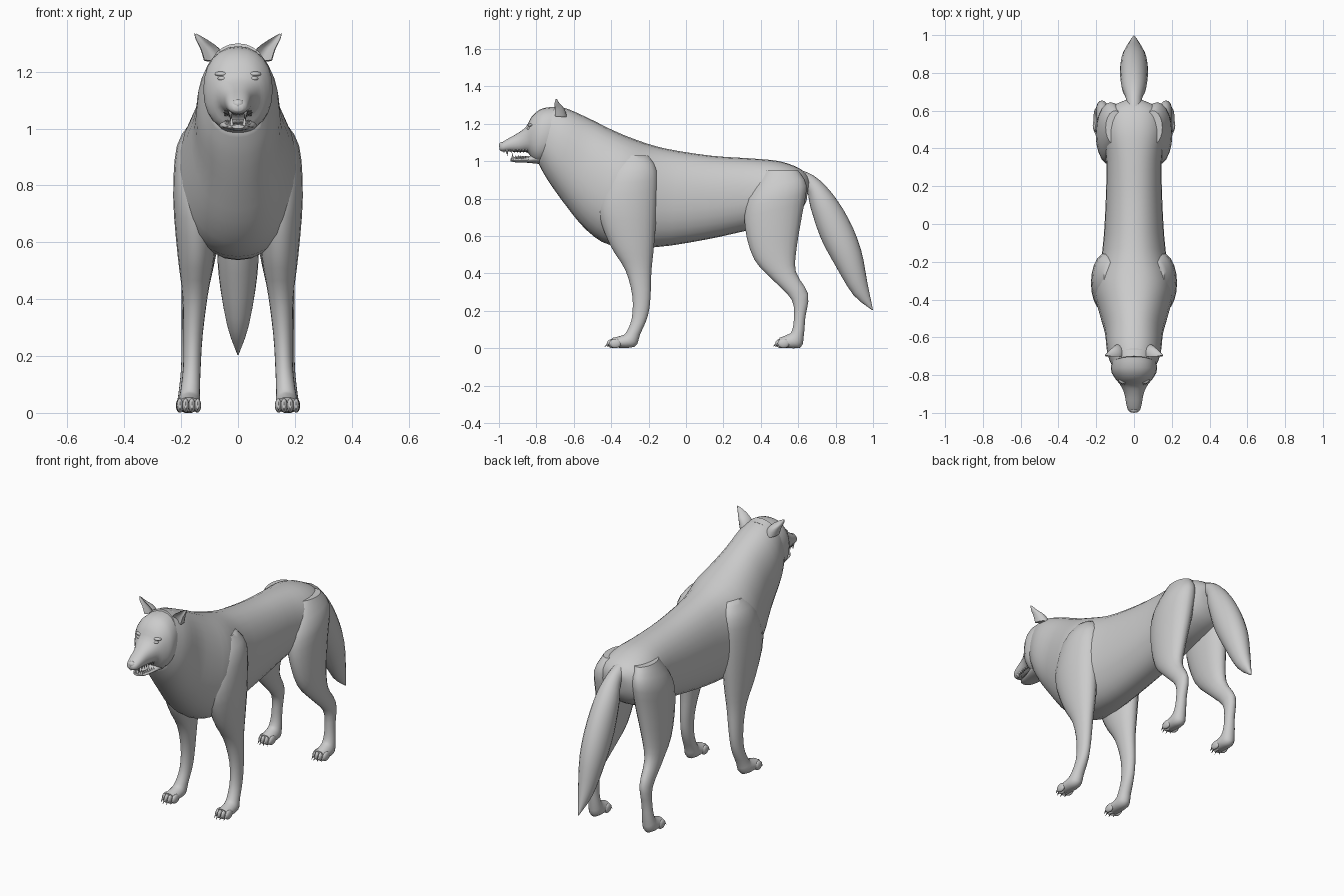
import bpy, bmesh, math
from mathutils import Vector, Matrix


def finish(name, bm, mirror=False):
    """Turn a bmesh into an object, optionally mirrored across x = 0."""
    bmesh.ops.recalc_face_normals(bm, faces=bm.faces)
    me = bpy.data.meshes.new(name)
    bm.to_mesh(me)
    bm.free()
    ob = bpy.data.objects.new(name, me)
    bpy.context.collection.objects.link(ob)
    if mirror:
        ob.modifiers.new("Mirror", 'MIRROR')
    return ob


def spline(a, b, c, d, t):
    return [0.5 * (2*q + (r - p)*t + (2*p - 5*q + 4*r - s)*t*t + (3*q - p - 3*r + s)*t**3)
            for p, q, r, s in zip(a, b, c, d)]


def loft(name, rings, n=20, steps=3, mirror=False, dent=0.0, power=1.0):
    """Skin rings given as (y1, z1, y2, z2, half width, centre x); 1 and 2 are opposite edges."""
    rings = [tuple(r) + (0.0,) * (6 - len(r)) for r in rings]
    ext = [rings[0]] + rings + [rings[-1]]
    dense = [spline(*ext[i:i + 4], k / steps) for i in range(len(rings) - 1) for k in range(steps)]
    dense.append(rings[-1])
    bm = bmesh.new()
    loops = []
    for y1, z1, y2, z2, w, cx in dense:
        loop = []
        for k in range(n):
            a = 2 * math.pi * k / n
            c, s = math.cos(a), math.sin(a)
            c = math.copysign(abs(c) ** power, c)
            s = math.copysign(abs(s) ** power, s)
            if c > 0:
                c -= 2 * dent * c * c
            loop.append(bm.verts.new((cx + w * s, (y1 + y2) / 2 + c * (y1 - y2) / 2,
                                      max(0, (z1 + z2) / 2 + c * (z1 - z2) / 2))))
        loops.append(loop)
    for a, b in zip(loops, loops[1:]):
        for k in range(n):
            j = (k + 1) % n
            bm.faces.new((a[k], a[j], b[j], b[k]))
    bm.faces.new(loops[0])
    bm.faces.new(loops[-1])
    return finish(name, bm, mirror)


def balls(name, items, mirror=False):
    """Ellipsoids from (centre, radii)."""
    bm = bmesh.new()
    for c, r in items:
        m = Matrix.Translation(c) @ Matrix.Diagonal((*r, 1))
        bmesh.ops.create_uvsphere(bm, u_segments=12, v_segments=8, radius=1, matrix=m)
    return finish(name, bm, mirror)


def spikes(name, items, mirror=True):
    """Cones from (base, tip, radius)."""
    bm = bmesh.new()
    for b, t, r in items:
        b, t = Vector(b), Vector(t)
        m = Matrix.Translation((b + t) / 2) @ (t - b).to_track_quat('Z', 'Y').to_matrix().to_4x4()
        bmesh.ops.create_cone(bm, cap_ends=True, segments=8, radius1=r, radius2=0,
                              depth=(t - b).length, matrix=m)
    return finish(name, bm, mirror)


# torso and neck, from behind the ears to the rump
loft("body", [
    (-.70, 1.30, -.79, .99, .115), (-.62, 1.275, -.74, .90, .142), (-.50, 1.22, -.64, .76, .155),
    (-.40, 1.17, -.53, .63, .185), (-.28, 1.12, -.40, .55, .21), (-.12, 1.07, -.17, .54, .168),
    (.13, 1.03, .10, .58, .15), (.35, 1.015, .33, .63, .147), (.50, 1.0, .48, .66, .165),
    (.61, .96, .60, .72, .14), (.66, .91, .645, .79, .05)], n=28, power=.92)

# skull with upper muzzle, and lower jaw
loft("head", [
    (-.66, 1.29, -.70, 1.0, .11), (-.76, 1.285, -.78, .99, .122), (-.82, 1.245, -.815, 1.0, .10),
    (-.855, 1.185, -.845, 1.045, .074), (-.90, 1.15, -.89, 1.048, .052),
    (-.95, 1.122, -.945, 1.052, .042), (-.985, 1.10, -.983, 1.052, .032),
    (-.998, 1.085, -.998, 1.062, .016)], n=24, power=.9)
loft("lower_jaw", [
    (-.79, 1.05, -.78, .985, .07), (-.855, 1.022, -.85, .992, .052),
    (-.91, 1.016, -.91, .994, .038), (-.938, 1.014, -.938, 1.0, .022)])
balls("nose", [((0, -.983, 1.086), (.022, .017, .017))])
balls("tongue", [((0, -.875, 1.021), (.024, .045, .007))])

# eyes with brows
balls("eye", [((.054, -.836, 1.176), (.018, .016, .009))], True)
balls("brow", [((.056, -.826, 1.192), (.026, .02, .01))], True)

# teeth: a row along each jaw ending in a canine
teeth = []
for i in range(6):
    y, x = -.85 - i * .017, .046 - i * .003
    teeth.append(((x, y, 1.064), (x, y, 1.042), .006))
    y, x = -.845 - i * .013, .044 - i * .004
    teeth.append(((x, y, 1.01), (x, y, 1.033), .005))
teeth += [((.026, -.957, 1.062), (.026, -.955, 1.026), .008),
          ((.022, -.925, 1.01), (.023, -.93, 1.048), .007),
          ((.007, -.972, 1.06), (.007, -.973, 1.043), .006),
          ((.007, -.933, 1.008), (.007, -.935, 1.027), .005)]
spikes("teeth", teeth)

# cupped ears leaning outward
loft("ear", [(-.745, 1.245, -.635, 1.235, .04, .080), (-.735, 1.285, -.65, 1.28, .033, .100),
             (-.72, 1.315, -.675, 1.308, .021, .127), (-.70, 1.336, -.69, 1.332, .004, .15)],
     n=16, mirror=True, dent=.6)

# legs
loft("front_leg", [
    (-.36, 1.03, -.20, 1.03, .05, .11), (-.42, .93, -.155, .95, .075, .14),
    (-.47, .75, -.155, .77, .08, .148), (-.41, .56, -.17, .56, .066, .147),
    (-.325, .42, -.185, .41, .045, .151), (-.287, .28, -.19, .27, .034, .158),
    (-.29, .16, -.205, .17, .031, .162), (-.32, .085, -.245, .075, .034, .168),
    (-.345, .068, -.275, .008, .039, .172), (-.395, .055, -.385, .004, .038, .173)], mirror=True)
loft("hind_leg", [
    (.42, .95, .60, .95, .05, .10), (.33, .80, .645, .87, .076, .122),
    (.315, .65, .622, .72, .074, .128), (.365, .475, .592, .54, .056, .143),
    (.47, .36, .587, .41, .041, .157), (.565, .26, .653, .29, .031, .168),
    (.577, .16, .638, .165, .028, .172), (.565, .09, .63, .07, .034, .174),
    (.54, .072, .61, .003, .039, .175), (.50, .056, .505, .004, .038, .175)], mirror=True)

# toes and claws
for part, y, cx in (("front", -.39, .173), ("hind", .51, .175)):
    toes, claws = [], []
    for dx, dy in ((-.031, .012), (-.011, 0), (.011, 0), (.031, .012)):
        x = cx + dx
        toes.append(((x, y + dy, .026), (.0125, .033, .025)))
        claws.append(((x, y + dy - .024, .027), (x, y + dy - .046, .007), .007))
    balls(part + "_toes", toes, True)
    spikes(part + "_claws", claws)

# tail
loft("tail", [
    (.56, .97, .58, .87, .04), (.68, .925, .645, .84, .042), (.78, .83, .665, .755, .064),
    (.87, .69, .72, .59, .074), (.935, .53, .80, .44, .068), (.97, .35, .895, .285, .04),
    (1.0, .203, .994, .205, .002)])

# smooth shading
bpy.ops.object.select_all(action='SELECT')
bpy.context.view_layer.objects.active = bpy.data.objects["body"]
bpy.ops.object.shade_smooth_by_angle(angle=math.radians(50))
